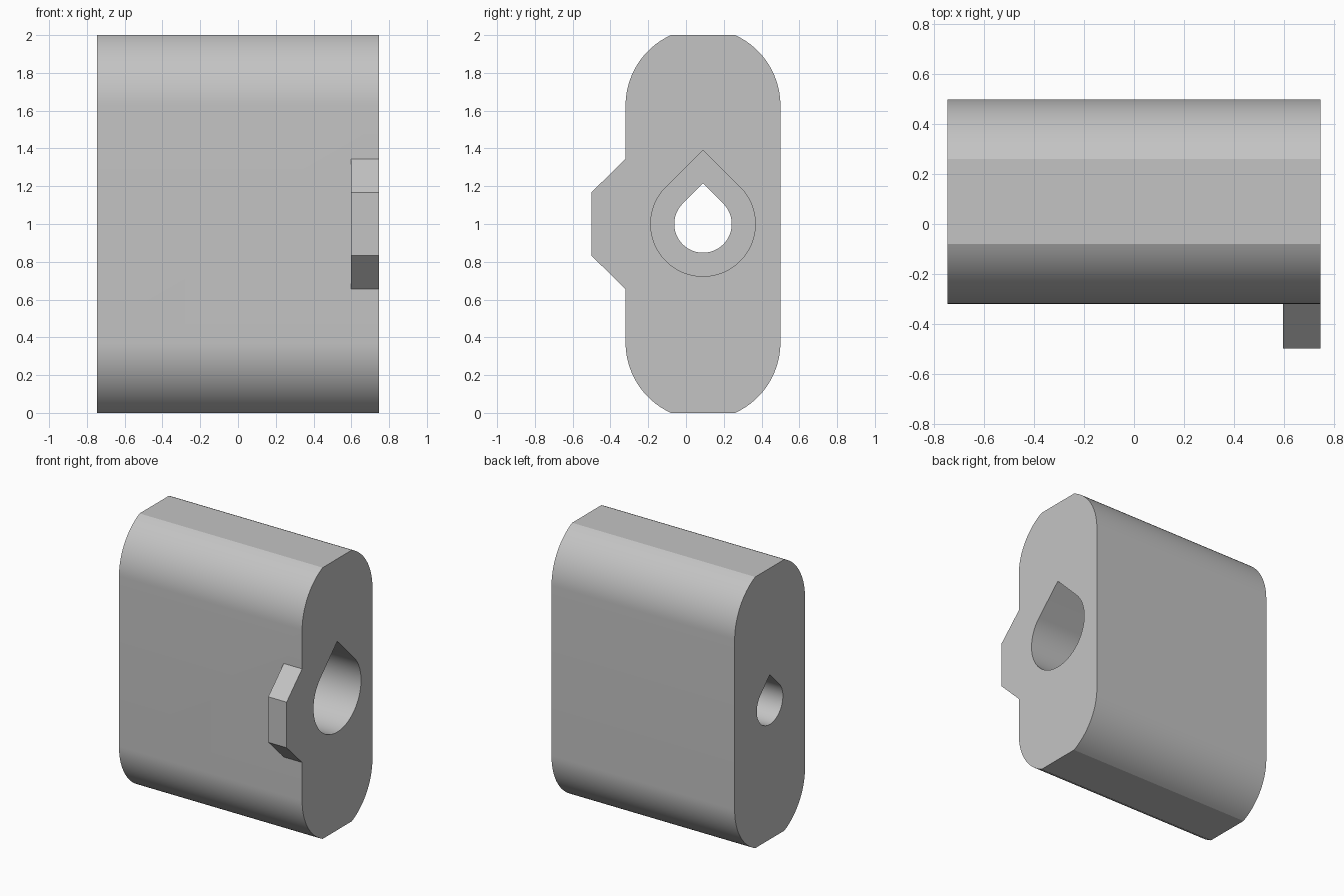
import bpy, bmesh
from math import sin, cos, radians, sqrt, acos

if "Cube" in bpy.data.objects:
    bpy.data.objects.remove(bpy.data.objects["Cube"], do_unlink=True)

grey = bpy.data.materials.new("plain grey")
grey.use_nodes = True
grey.diffuse_color = (0.55, 0.55, 0.55, 1)
grey.node_tree.nodes["Principled BSDF"].inputs["Base Color"].default_value = grey.diffuse_color

HALF = 0.747      # half the block length along x
CY, CZ = 0.09, 1.0  # bore axis


def prism(name, points, x0, x1):
    """Extrude a (y, z) outline along x."""
    bm = bmesh.new()
    face = bm.faces.new([bm.verts.new((x0, y, z)) for y, z in points])
    ext = bmesh.ops.extrude_face_region(bm, geom=[face])
    moved = [v for v in ext["geom"] if isinstance(v, bmesh.types.BMVert)]
    bmesh.ops.translate(bm, verts=moved, vec=(x1 - x0, 0, 0))
    bmesh.ops.recalc_face_normals(bm, faces=bm.faces)
    mesh = bpy.data.meshes.new(name)
    bm.to_mesh(mesh)
    bm.free()
    mesh.materials.append(grey)
    obj = bpy.data.objects.new(name, mesh)
    bpy.context.collection.objects.link(obj)
    return obj


def arc(cy, cz, r, start, end, n):
    angles = [radians(start + (end - start) * i / n) for i in range(n + 1)]
    return [(cy + r * cos(a), cz + r * sin(a)) for a in angles]


def teardrop(r):
    """Circle with a 45 degree pointed roof."""
    return arc(CY, CZ, r, 135, 405, 54) + [(CY, CZ + r * sqrt(2))]


def combine(target, tool, operation):
    mod = target.modifiers.new(tool.name, "BOOLEAN")
    mod.object, mod.operation, mod.solver = tool, operation, "EXACT"
    bpy.context.view_layer.objects.active = target
    bpy.ops.object.modifier_apply(modifier=mod.name)
    bpy.data.objects.remove(tool, do_unlink=True)


# Block: rounded ends cut off flat at top and bottom
R, FLAT = 0.41, 0.17
rise = sqrt(R * R - FLAT * FLAT)
sweep = 90 - (90 - acos(FLAT / R) * 180 / 3.14159265)
top = 2 - rise
outline = (arc(CY, top, R, 0, sweep, 20) + arc(CY, top, R, 180 - sweep, 180, 20)
           + arc(CY, rise, R, 180, 180 + sweep, 20) + arc(CY, rise, R, 360 - sweep, 360, 20))
body = prism("bored_block", outline, -HALF, HALF)

# Chamfered locating tab on the front edge
upper = [(-0.22, 0.345), (-0.32, 0.345), (-0.5, 0.168)]
tab_outline = [(y, CZ + h) for y, h in upper] + [(y, CZ - h) for y, h in reversed(upper)]
combine(body, prism("tab", tab_outline, HALF - 0.15, HALF), "UNION")

# Stepped teardrop bore: narrow all the way, wide from one end
combine(body, prism("narrow_bore", teardrop(0.152), -1, 1), "DIFFERENCE")
combine(body, prism("wide_bore", teardrop(0.277), HALF - 0.9, 1), "DIFFERENCE")

bpy.ops.object.select_all(action="DESELECT")
body.select_set(True)
bpy.context.view_layer.objects.active = body
bpy.ops.object.shade_smooth_by_angle(angle=radians(15))
